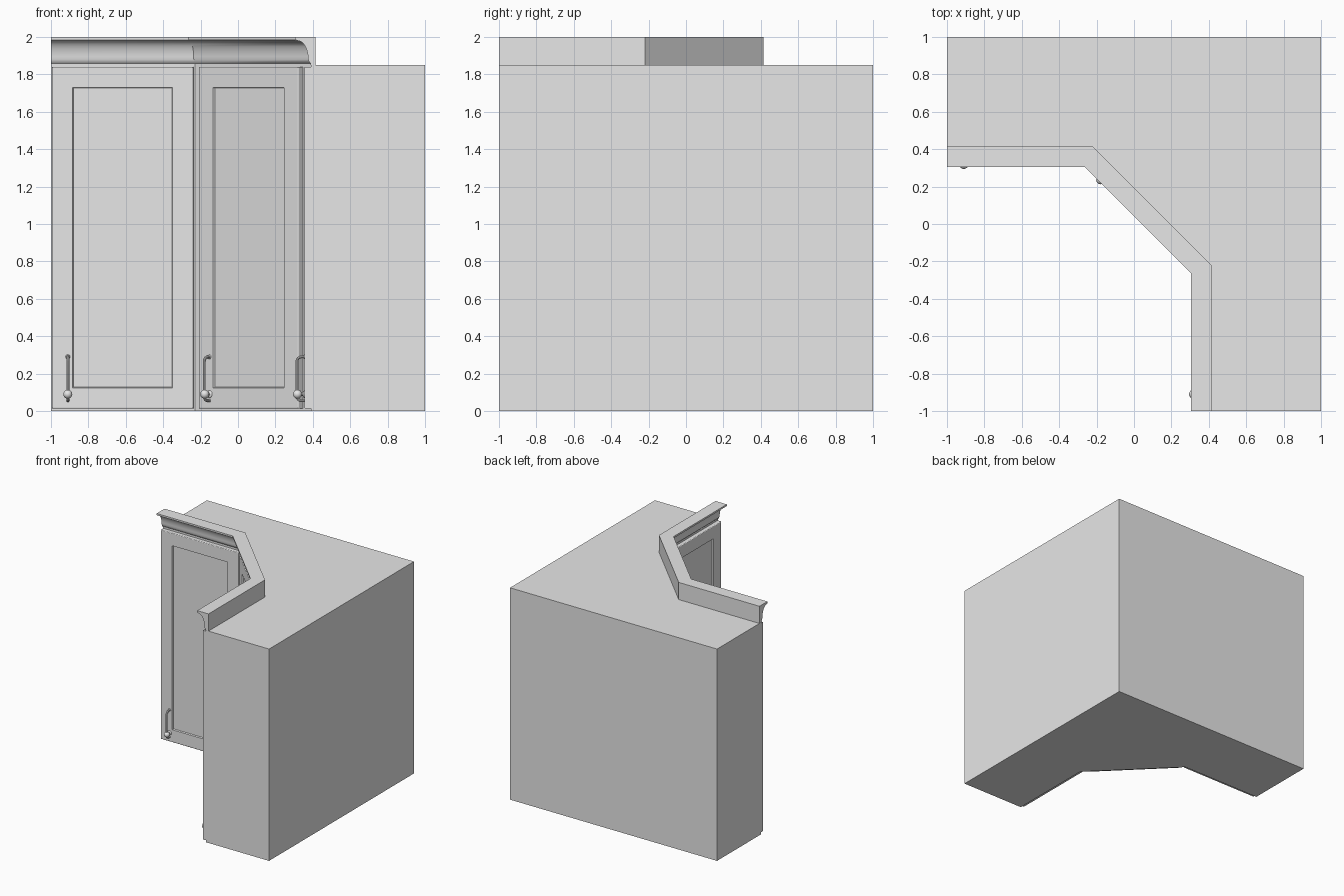
import bpy, bmesh, math
from mathutils import Matrix, Vector

cube = bpy.data.objects.get("Cube")
if cube:
    bpy.data.objects.remove(cube, do_unlink=True)

paint = bpy.data.materials.new("light grey paint")
paint.use_nodes = True
GREY = (0.8, 0.8, 0.8, 1)
paint.diffuse_color = GREY
paint.node_tree.nodes["Principled BSDF"].inputs["Base Color"].default_value = GREY

FACE = 0.39     # offset of the cabinet face frame
THICK = 0.035   # door thickness
TOP = 1.85      # cabinet height


def kink(o):
    """Where the face line at offset o turns into the diagonal."""
    return -0.22 - math.tan(math.pi / 8) * (0.415 - o)


def face_path(o):
    return [(-1, o), (kink(o), o), (o, kink(o)), (o, -1)]


def finish(bm, name, matrix=None, smooth=False):
    bmesh.ops.recalc_face_normals(bm, faces=bm.faces[:])
    mesh = bpy.data.meshes.new(name)
    bm.to_mesh(mesh)
    bm.free()
    mesh.materials.append(paint)
    ob = bpy.data.objects.new(name, mesh)
    bpy.context.collection.objects.link(ob)
    if matrix:
        ob.matrix_world = matrix
    if smooth:
        bpy.ops.object.select_all(action='DESELECT')
        ob.select_set(True)
        bpy.context.view_layer.objects.active = ob
        bpy.ops.object.shade_smooth_by_angle(angle=math.radians(35))
    return ob


def cabinet_body():
    bm = bmesh.new()
    outline = face_path(FACE) + [(1, -1), (1, 1), (-1, 1)]
    base = bm.faces.new([bm.verts.new((x, y, 0)) for x, y in outline])
    ext = bmesh.ops.extrude_face_region(bm, geom=[base])
    bmesh.ops.translate(bm, vec=(0, 0, TOP),
                        verts=[v for v in ext["geom"] if isinstance(v, bmesh.types.BMVert)])
    finish(bm, "cabinet_body")


def crown_moulding():
    # Profile as (offset, height): bead, cove, top fillet, flat back
    cove = [(0.375 - 0.055 * (1 - math.cos(a)), 1.88 + 0.1 * math.sin(a))
            for a in [math.pi / 2 * i / 10 for i in range(11)]]
    profile = [(0.415, TOP), (0.388, TOP), (0.388, 1.858), (0.38, 1.866)] + cove + \
              [(0.306, 1.985), (0.306, 2.0), (0.415, 2.0)]
    bm = bmesh.new()
    columns = [[bm.verts.new((x, y, z)) for x, y in face_path(o)] for o, z in profile]
    n = len(columns)
    for i in range(n):
        a, b = columns[i], columns[(i + 1) % n]
        for j in range(3):
            bm.faces.new((a[j], a[j + 1], b[j + 1], b[j]))
    for end in (0, 3):
        bm.faces.new([c[end] for c in columns])
    finish(bm, "crown_moulding", smooth=True)


def door(name, matrix):
    bm = bmesh.new()
    bmesh.ops.create_cube(bm, size=1, matrix=Matrix.Translation((0, -THICK / 2, 0.927))
                          @ Matrix.Diagonal((0.756, THICK, 1.826, 1)))
    front = min(bm.faces, key=lambda f: f.calc_center_median().y)
    bmesh.ops.bevel(bm, geom=list(front.edges), offset=0.006, segments=3,
                    profile=0.5, affect='EDGES')
    # Recessed centre panel
    front = min(bm.faces, key=lambda f: f.calc_center_median().y)
    bmesh.ops.inset_region(bm, faces=[front], thickness=0.147)
    bmesh.ops.inset_region(bm, faces=[front], thickness=0.006, depth=-0.012)
    finish(bm, name, matrix)


def tube(bm, points, radius, sides=10):
    """Round rod along points lying in a local yz plane."""
    pts = [Vector(p) for p in points]
    rings = []
    for i, p in enumerate(pts):
        t = (pts[min(i + 1, len(pts) - 1)] - pts[max(i - 1, 0)]).normalized()
        side = Vector((1, 0, 0))
        up = t.cross(side)
        rings.append([bm.verts.new(p + radius * (math.cos(a) * side + math.sin(a) * up))
                      for a in [2 * math.pi * k / sides for k in range(sides)]])
    for a, b in zip(rings, rings[1:]):
        for k in range(sides):
            m = (k + 1) % sides
            bm.faces.new((a[k], a[m], b[m], b[k]))
    bm.faces.new(rings[0])
    bm.faces.new(rings[-1])


def ball(bm, centre, radius, scale=(1, 1, 1)):
    bmesh.ops.create_uvsphere(bm, u_segments=16, v_segments=10, radius=radius,
                              matrix=Matrix.Translation(centre) @ Matrix.Diagonal((*scale, 1)))


def handle(name, matrix, x):
    bm = bmesh.new()
    reach, high, low, r = 0.04, 0.29, 0.055, 0.025

    def bend(z, sign):
        return [(x, -THICK - reach + r - r * math.sin(a), z + sign * (r * math.cos(a) - r))
                for a in [math.pi / 2 * i / 6 for i in range(7)]]
    # Bowed bar with a foot at each end
    path = [(x, -THICK + 0.003, high)] + bend(high, 1) + bend(low, -1)[::-1] + \
           [(x, -THICK + 0.003, low)]
    tube(bm, path, 0.008)
    # Knob, its stem and the rosettes on the door
    ball(bm, (x, -THICK - 0.037, 0.09), 0.024)
    tube(bm, [(x, -THICK + 0.003, 0.09), (x, -THICK - 0.03, 0.09)], 0.009)
    ball(bm, (x, -THICK, 0.09), 0.02, (1, 0.4, 1))
    ball(bm, (x, -THICK, high), 0.012, (1, 0.5, 1))
    finish(bm, name, matrix, smooth=True)


cabinet_body()
crown_moulding()

# Three equal doors: one per wing and one across the corner
mid = (kink(FACE) + FACE) / 2
for side, pos, turn, hx in (("right", (-0.617, FACE, 0), 0, -0.293),
                            ("corner", (mid, mid, 0), -45, -0.293),
                            ("left", (FACE, -0.617, 0), -90, 0.293)):
    m = Matrix.Translation(pos) @ Matrix.Rotation(math.radians(turn), 4, 'Z')
    door(side + "_door", m)
    handle(side + "_handle", m, hx)
